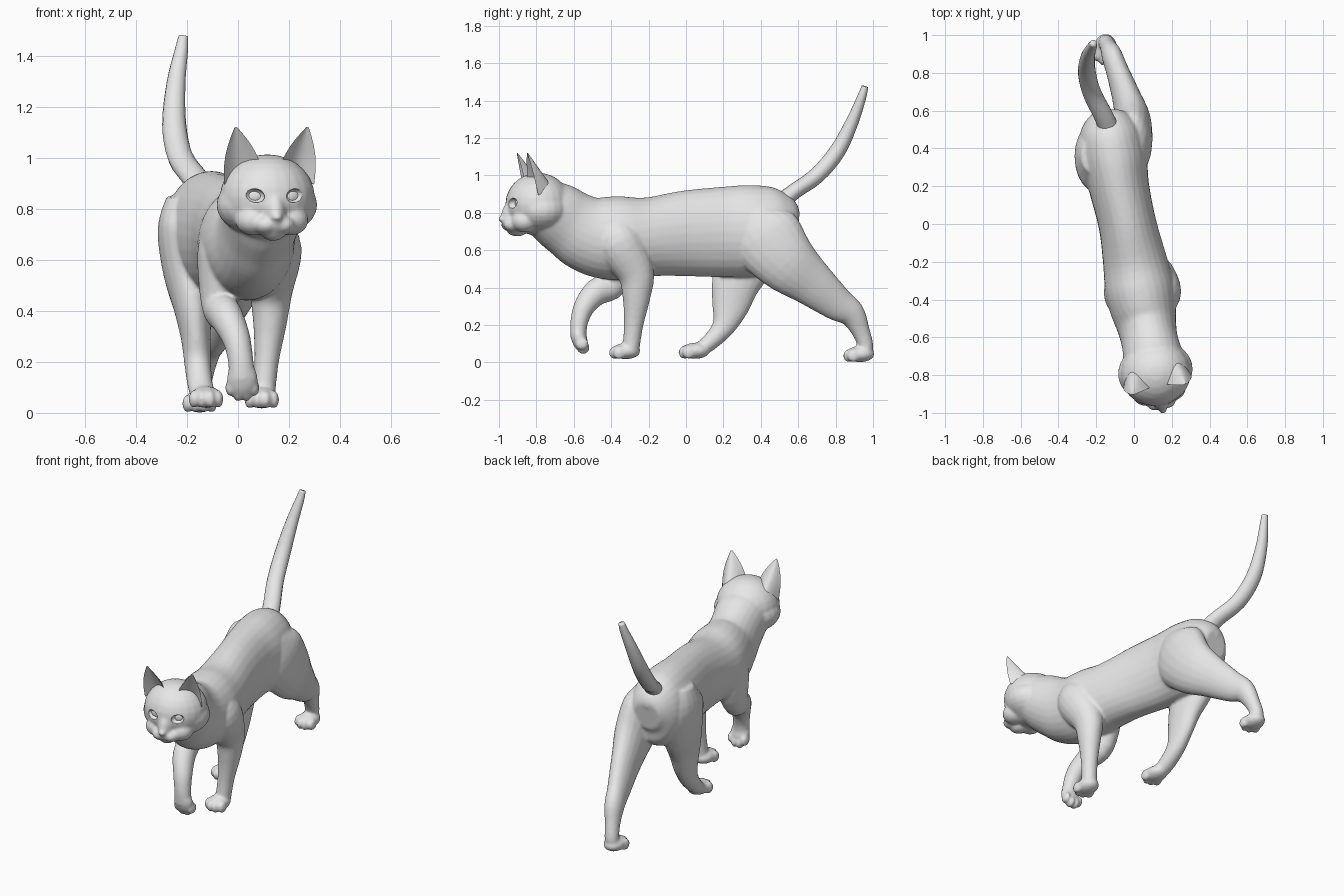
import bpy, bmesh, math
from mathutils import Vector, Matrix

if "Cube" in bpy.data.objects:
    bpy.data.objects.remove(bpy.data.objects["Cube"])

grey = bpy.data.materials.new("plain grey")
grey.diffuse_color = (0.8, 0.8, 0.8, 1)
grey.use_nodes = True
grey.node_tree.nodes["Principled BSDF"].inputs["Base Color"].default_value = grey.diffuse_color


def make_object(name, bm):
    bmesh.ops.recalc_face_normals(bm, faces=bm.faces)
    for f in bm.faces:
        f.smooth = True
    me = bpy.data.meshes.new(name)
    bm.to_mesh(me)
    bm.free()
    me.materials.append(grey)
    ob = bpy.data.objects.new(name, me)
    bpy.context.collection.objects.link(ob)
    return ob


def ball(bm, centre, radii, rot=Matrix(), base=Matrix()):
    m = base @ Matrix.Translation(centre) @ rot @ Matrix.Diagonal((*radii, 1))
    bmesh.ops.create_uvsphere(bm, u_segments=24, v_segments=14, radius=1, matrix=m)


def spline(pts, steps=4):
    """Smooth curve through points holding position and radii."""
    P = [pts[0]] + list(pts) + [pts[-1]]
    out = []
    for a, b, c, d in zip(P, P[1:], P[2:], P[3:]):
        for s in range(steps):
            t = s / steps
            out.append([0.5 * (2 * q + (r - p) * t + (2 * p - 5 * q + 4 * r - w) * t * t
                               + (3 * q - p - 3 * r + w) * t ** 3)
                        for p, q, r, w in zip(a, b, c, d)])
    return out + [list(pts[-1])]


def tube(bm, pts, sides=20):
    """Loft of ellipses; each point is x, y, z, side radius, other radius."""
    path = spline(pts)
    rings = []
    for i, p in enumerate(path):
        t = Vector(path[min(i + 1, len(path) - 1)][:3]) - Vector(path[max(i - 1, 0)][:3])
        t.normalize()
        a = Vector((1, 0, 0))
        a = (a - t * a.dot(t)).normalized()
        b = t.cross(a)
        rings.append([bm.verts.new(Vector(p[:3])
                                   + a * p[3] * math.cos(2 * math.pi * k / sides)
                                   + b * p[4] * math.sin(2 * math.pi * k / sides))
                      for k in range(sides)])
    for r, s in zip(rings, rings[1:]):
        for k in range(sides):
            n = (k + 1) % sides
            bm.faces.new((r[k], r[n], s[n], s[k]))
    bm.faces.new(rings[0])
    bm.faces.new(rings[-1])


# Torso and neck: y, x, top, bottom, half width
torso = [(-.78, .115, .985, .69, .165), (-.70, .10, .968, .62, .158),
         (-.62, .083, .925, .555, .15), (-.54, .068, .897, .49, .157),
         (-.45, .05, .888, .45, .175), (-.34, .03, .888, .44, .185),
         (-.2, .005, .882, .46, .17), (0, -.035, .919, .46, .153),
         (.2, -.08, .939, .455, .16), (.36, -.105, .949, .46, .175),
         (.48, -.125, .94, .50, .165), (.55, -.135, .89, .56, .13),
         (.59, -.14, .81, .63, .08)]
bm = bmesh.new()
tube(bm, [(x, y, (t + b) / 2, w, (t - b) / 2) for y, x, t, b, w in torso], 28)
ball(bm, (-.14, .585, .79), (.03, .022, .022))

# Legs, from shoulder or hip down to the ankle
legs = [
    # front right, standing
    [(.12, -.40, .74, .08, .09), (.14, -.36, .64, .11, .13), (.13, -.27, .48, .085, .10),
     (.125, -.265, .35, .066, .075), (.112, -.28, .2, .048, .052), (.10, -.295, .07, .046, .046)],
    # front left, lifted
    [(-.05, -.38, .74, .08, .09), (-.065, -.36, .62, .095, .13), (-.075, -.39, .43, .07, .085),
     (-.045, -.48, .375, .066, .072), (-.008, -.545, .295, .056, .057),
     (.01, -.572, .21, .05, .047), (.016, -.576, .13, .054, .042)],
    # hind right, stretched back
    [(-.03, .36, .78, .09, .12), (-.01, .42, .68, .105, .195), (-.005, .535, .54, .095, .168),
     (-.04, .665, .43, .075, .128), (-.085, .80, .32, .06, .095), (-.115, .885, .26, .055, .073),
     (-.135, .933, .17, .044, .05), (-.148, .96, .09, .042, .042), (-.15, .955, .045, .042, .04)],
    # hind left, stepping forward
    [(-.195, .36, .84, .085, .10), (-.205, .36, .72, .11, .18), (-.20, .32, .56, .095, .16),
     (-.178, .265, .42, .076, .13), (-.165, .235, .29, .058, .098), (-.158, .20, .19, .052, .062),
     (-.148, .13, .11, .05, .046), (-.135, .07, .065, .05, .04)],
]
for leg in legs:
    tube(bm, leg)


# Paws with four shallow toes
def paw(centre, pitch=0, size=1):
    base = (Matrix.Translation(centre) @ Matrix.Rotation(math.radians(pitch), 4, 'X')
            @ Matrix.Scale(size, 4))
    ball(bm, (0, .005, .002), (.062, .078, .043), base=base)
    for x, y in ((-.048, -.03), (-.017, -.052), (.017, -.052), (.048, -.03)):
        ball(bm, (x, y, -.006), (.02, .034, .036), base=base)


paw((.093, -.327, .058))
paw((.017, -.568, .125), 105, .98)
paw((-.15, .925, .042))
paw((-.125, .045, .06))

# Head: skull, cheeks, bridge, muzzle, chin and nose, turned slightly sideways
turn = Matrix.Translation((.115, -.79, .845)) @ Matrix.Rotation(math.radians(11), 4, 'Z')
ball(bm, (0, 0, 0), (.187, .176, .168), base=turn)
ball(bm, (0, .01, -.03), (.2, .16, .128), base=turn)
ball(bm, (0, -.125, -.055), (.048, .075, .1),
     Matrix.Rotation(math.radians(-18), 4, 'X'), turn)
ball(bm, (0, -.115, -.132), (.05, .058, .04), base=turn)
for s in (-1, 1):
    ball(bm, (s * .034, -.135, -.108), (.05, .06, .04), base=turn)
    ball(bm, (s * .075, -.09, -.09), (.07, .07, .06), base=turn)
ball(bm, (0, -.196, -.078), (.024, .022, .016), base=turn)

# Everything above becomes one soft skin
body = make_object("body_and_head", bm)
m = body.modifiers.new("merge", 'REMESH')
m.mode, m.voxel_size, m.use_smooth_shade = 'VOXEL', .008, True
m = body.modifiers.new("soften", 'SMOOTH')
m.factor, m.iterations = 0.5, 9

# Tail
bm = bmesh.new()
tube(bm, [(-.13, .50, .85, .055, .05), (-.165, .58, .915, .052, .042),
          (-.225, .70, 1.0, .05, .044), (-.25, .81, 1.13, .047, .043),
          (-.243, .89, 1.29, .037, .034), (-.222, .94, 1.42, .026, .024),
          (-.214, .957, 1.475, .019, .018)], 16)
make_object("tail", bm)


# Eyes set into almond sockets
def eyes(name, y, radii):
    bm = bmesh.new()
    for s in (-1, 1):
        tilt = Matrix.Rotation(math.radians(-s * 10), 4, 'Y') @ \
            Matrix.Rotation(math.radians(s * 24), 4, 'Z')
        ball(bm, (s * .08, y, .006), radii, tilt, turn)
    return make_object(name, bm)


sockets = eyes("eye_socket_cutter", -.158, (.038, .034, .027))
sockets.hide_render = True
sockets.hide_viewport = True
cut = body.modifiers.new("sockets", 'BOOLEAN')
cut.operation, cut.object = 'DIFFERENCE', sockets
eyes("eyes", -.112, (.04, .022, .032))


# Ears: cupped shells with a rounded back and a hollow front
def ear(name, s):
    bm = bmesh.new()
    inner, outer, tip = Vector((.036, -.065, .12)), Vector((.18, -.035, .05)), Vector((.145, -.09, .282))
    rows, cols = 6, 8
    shells = []
    for depth in (.11, .05):
        grid = []
        for i in range(rows + 1):
            t = i / rows * .96
            row = []
            for j in range(cols + 1):
                u = j / cols
                p = inner.lerp(outer, u).lerp(tip, t)
                p.x += .03 * (u - .45) * math.sin(math.pi * t)
                p.y += depth * (1 - t) * math.sin(math.pi * u)
                row.append(bm.verts.new(turn @ Vector((s * p.x, p.y, p.z))))
            grid.append(row)
        for a, b in zip(grid, grid[1:]):
            for j in range(cols):
                bm.faces.new((a[j], a[j + 1], b[j + 1], b[j]))
        shells.append(grid)
    back, front = shells
    for row_b, row_f in ((back[0], front[0]), (back[-1], front[-1])):
        for j in range(cols):
            bm.faces.new((row_b[j], row_b[j + 1], row_f[j + 1], row_f[j]))
    bmesh.ops.remove_doubles(bm, verts=bm.verts, dist=.0005)
    ob = make_object(name, bm)
    bpy.context.view_layer.objects.active = ob
    ob.select_set(True)
    bpy.ops.object.shade_smooth_by_angle(angle=math.radians(50))
    ob.select_set(False)


ear("right_ear", 1)
ear("left_ear", -1)
